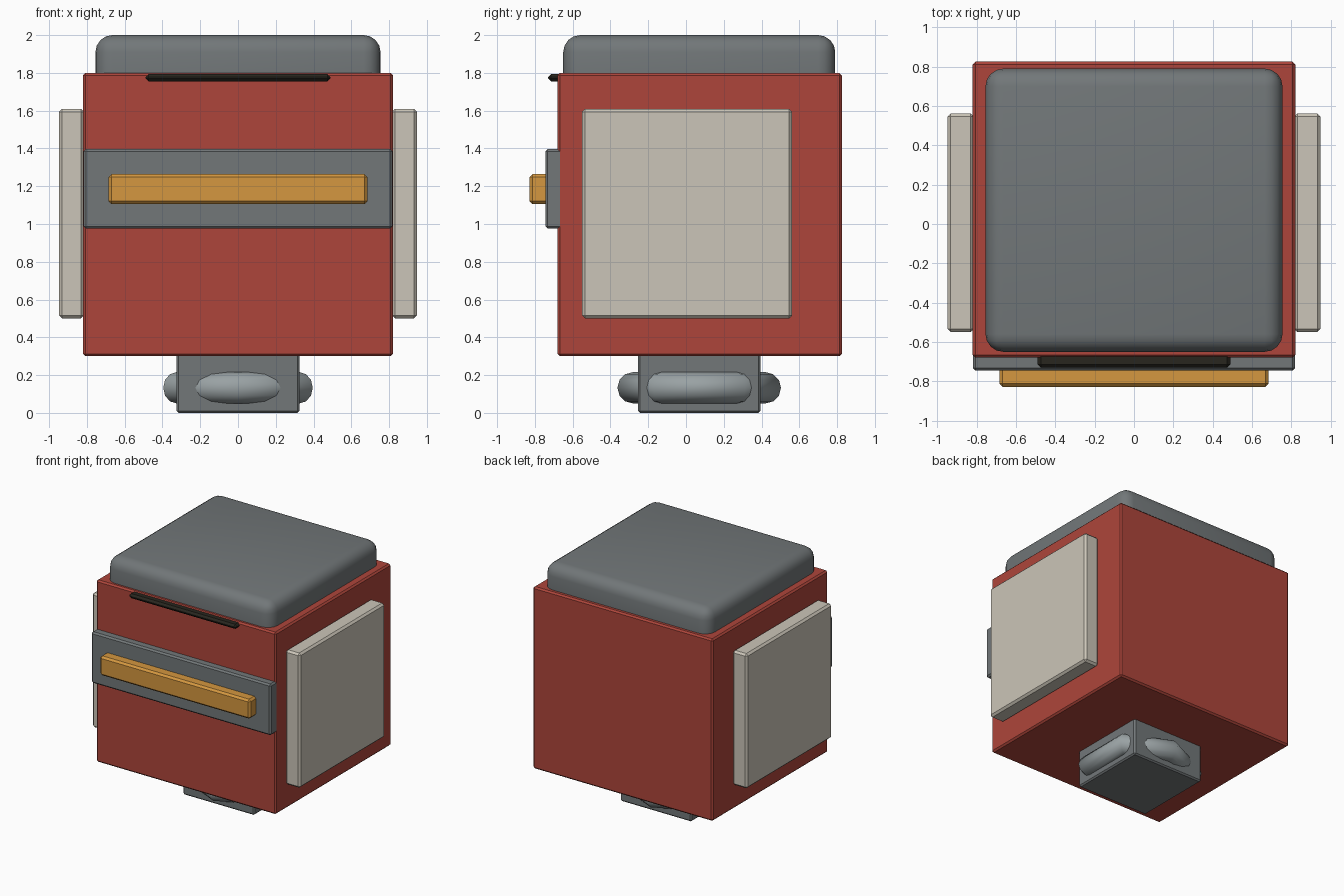
import bpy, bmesh, math
from mathutils import Vector

if "Cube" in bpy.data.objects:
    bpy.data.objects.remove(bpy.data.objects["Cube"])


def material(name, rgb):
    m = bpy.data.materials.new(name)
    m.diffuse_color = (*rgb, 1)
    m.use_nodes = True
    m.node_tree.nodes["Principled BSDF"].inputs["Base Color"].default_value = m.diffuse_color
    return m


RED = material("brick red", (0.42, 0.06, 0.043))
GREY = material("slate grey", (0.168, 0.185, 0.191))
CREAM = material("warm cream", (0.60, 0.56, 0.48))
AMBER = material("amber", (0.66, 0.31, 0.05))
DARK = material("near black", (0.021, 0.019, 0.013))
STEEL = material("light steel", (0.32, 0.36, 0.37))


def add_object(name, bm, mat, angle):
    mesh = bpy.data.meshes.new(name)
    bmesh.ops.recalc_face_normals(bm, faces=bm.faces)
    bm.to_mesh(mesh)
    bm.free()
    mesh.materials.append(mat)
    obj = bpy.data.objects.new(name, mesh)
    bpy.context.collection.objects.link(obj)
    bpy.context.view_layer.objects.active = obj
    for o in bpy.context.selected_objects:
        o.select_set(False)
    obj.select_set(True)
    bpy.ops.object.shade_smooth_by_angle(angle=math.radians(angle))
    return obj


def box(name, x, y, z, mat, bevel, segments=1):
    """Bevelled box from its (min, max) range on each axis."""
    bm = bmesh.new()
    bmesh.ops.create_cube(bm, size=1)
    for v in bm.verts:
        for i, (lo, hi) in enumerate((x, y, z)):
            v.co[i] = hi if v.co[i] > 0 else lo
    bmesh.ops.bevel(bm, geom=bm.edges[:], offset=bevel, segments=segments,
                    profile=0.5, affect='EDGES')
    return add_object(name, bm, mat, 30)


# Main block and rounded cap
box("head_block", (-0.82, 0.82), (-0.68, 0.825), (0.30, 1.80), RED, 0.013)
box("top_cap", (-0.755, 0.755), (-0.65, 0.79), (1.60, 2.0), GREY, 0.09, 4)

# Front band, light bar and brow slot
box("visor_band", (-0.819, 0.819), (-0.745, -0.60), (0.975, 1.397), GREY, 0.013)
box("visor_light", (-0.685, 0.685), (-0.828, -0.70), (1.105, 1.265), AMBER, 0.016)
box("brow_slot", (-0.49, 0.49), (-0.73, -0.64), (1.755, 1.793), DARK, 0.016)

# Side plates
for side, name in ((-1, "side_plate_left"), (1, "side_plate_right")):
    box(name, tuple(sorted((side * 0.815, side * 0.948))), (-0.55, 0.562),
        (0.50, 1.61), CREAM, 0.016)

# Neck
box("neck", (-0.325, 0.325), (-0.255, 0.395), (0.0, 0.36), GREY, 0.011)

# Six-cornered collar tube around the neck
bm = bmesh.new()
R, SIDES = 0.083, 12
corners = [(0, -0.35), (0.325, -0.2), (0.325, 0.2), (0, 0.35), (-0.325, 0.2), (-0.325, -0.2)]
rings = []
for cx, cy in corners:
    out = Vector((cx, cy, 0)).normalized()
    centre = Vector((cx, cy + 0.07, 0.133))
    ring = []
    for k in range(SIDES):
        a = math.tau * k / SIDES
        ring.append(bm.verts.new(centre + out * R * math.cos(a) + Vector((0, 0, R * math.sin(a)))))
    rings.append(ring)
for i, ring in enumerate(rings):
    nxt = rings[(i + 1) % len(rings)]
    for k in range(SIDES):
        j = (k + 1) % SIDES
        bm.faces.new((ring[k], nxt[k], nxt[j], ring[j]))
add_object("neck_collar", bm, STEEL, 75)
